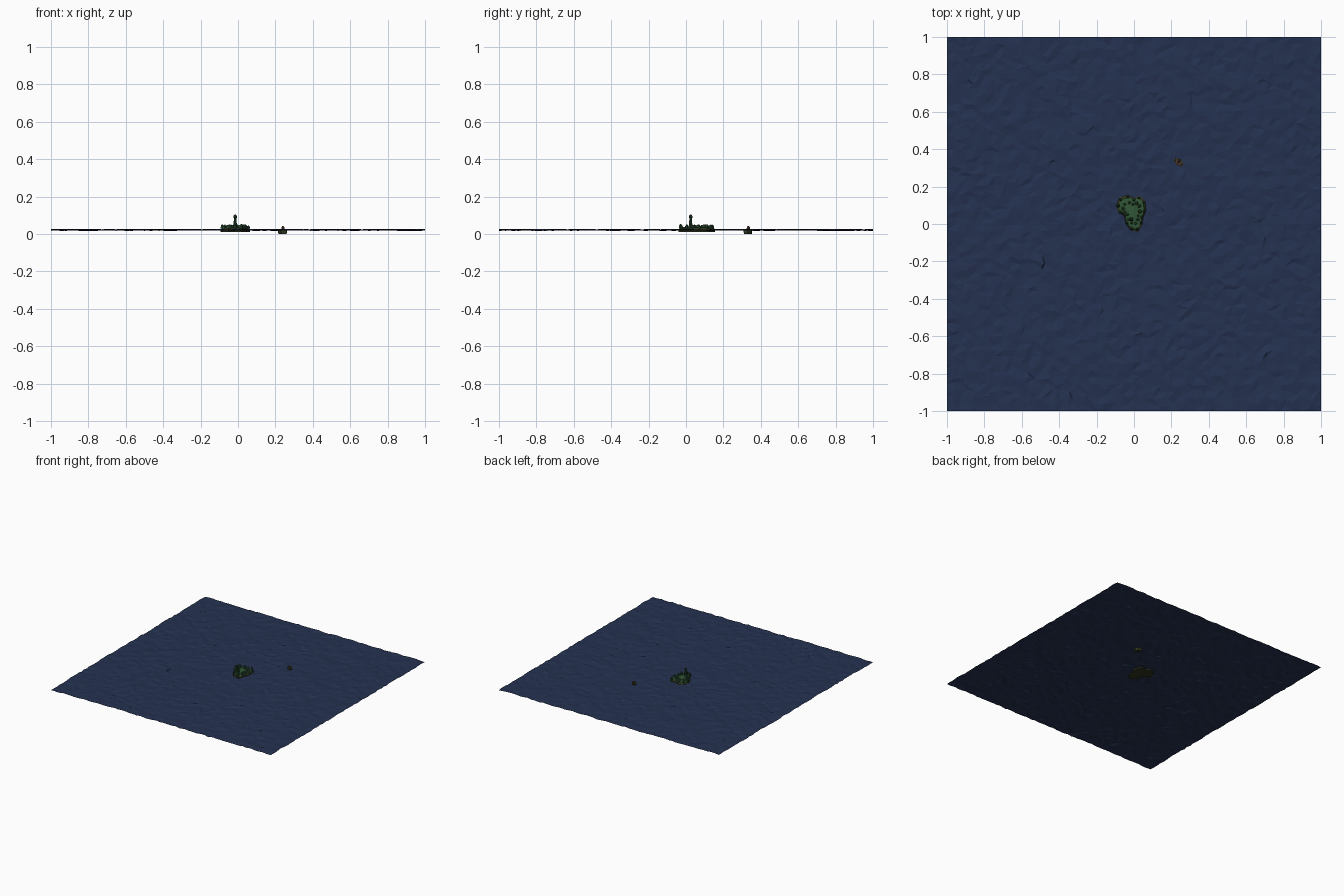
import bpy, bmesh, math, random
from mathutils import Vector, noise

random.seed(4)
if "Cube" in bpy.data.objects:
    bpy.data.objects.remove(bpy.data.objects["Cube"])


def material(name, r, g, b):
    m = bpy.data.materials.new(name)
    m.use_nodes = True
    m.diffuse_color = (r, g, b, 1)
    m.node_tree.nodes["Principled BSDF"].inputs["Base Color"].default_value = (r, g, b, 1)
    return m


WATER = material("deep blue water", 0.018, 0.031, 0.08)
GRASS = material("grass green", 0.03, 0.092, 0.036)
SHORE = material("dark olive shore", 0.028, 0.036, 0.013)
LEAF = material("dark leaf green", 0.018, 0.055, 0.028)
WOOD = material("brown wood", 0.075, 0.04, 0.026)


def finish(name, bm, *mats):
    mesh = bpy.data.meshes.new(name)
    bmesh.ops.recalc_face_normals(bm, faces=bm.faces)
    bm.to_mesh(mesh)
    bm.free()
    for m in mats:
        mesh.materials.append(m)
    ob = bpy.data.objects.new(name, mesh)
    bpy.context.collection.objects.link(ob)
    return ob


def loft(bm, rings, mats):
    """Skin a stack of closed rings and cap both ends."""
    loops = [[bm.verts.new(p) for p in ring] for ring in rings]
    n = len(loops[0])
    for lower, upper, mat in zip(loops, loops[1:], mats):
        for i in range(n):
            j = (i + 1) % n
            f = bm.faces.new((lower[i], lower[j], upper[j], upper[i]))
            f.material_index = mat
    bm.faces.new(loops[0][::-1]).material_index = mats[0]
    bm.faces.new(loops[-1]).material_index = mats[-1]


def circle(x, y, z, r, n):
    return [(x + r * math.cos(math.tau * i / n), y + r * math.sin(math.tau * i / n), z)
            for i in range(n)]


# Choppy sea: a triangulated sheet with jittered points and a straight border
bm = bmesh.new()
bmesh.ops.create_grid(bm, x_segments=56, y_segments=56, size=1)
for v in bm.verts:
    x, y = v.co.x, v.co.y
    swell = noise.noise(Vector((x * 6, y * 6, 1)))
    v.co.z = 0.022 + 0.003 * swell + random.uniform(-0.004, 0.004)
    push = random.uniform(-0.013, 0.013)
    if abs(x) < 0.99:
        v.co.x += push
    if abs(y) < 0.99:
        v.co.y += random.uniform(-0.013, 0.013)
bmesh.ops.triangulate(bm, faces=bm.faces)
finish("sea", bm, WATER)

# Island: an irregular outline with a shore band and a grassy top
outline = [(0.06, 0.07), (0.055, 0.12), (0.03, 0.145), (0, 0.135), (-0.035, 0.15),
           (-0.075, 0.135), (-0.09, 0.1), (-0.08, 0.065), (-0.05, 0.045), (-0.04, 0),
           (-0.015, -0.03), (0.02, -0.035), (0.042, 0), (0.045, 0.035)]
cx, cy = -0.01, 0.06


def shore(scale, z, rough=0.0):
    return [(cx + (x - cx) * scale, cy + (y - cy) * scale,
             z + random.uniform(-rough, rough)) for x, y in outline]


bm = bmesh.new()
loft(bm, [shore(1.04, 0.01), shore(1.06, 0.024, 0.002), shore(0.92, 0.033, 0.003),
          shore(0.55, 0.036, 0.003), shore(0.2, 0.038)], [0, 0, 1, 1])
bmesh.ops.triangulate(bm, faces=bm.faces)
finish("island", bm, SHORE, GRASS)

# Low bushes around the rim and across the top
bm = bmesh.new()
for scale, size in ((0.93, 0.01), (0.6, 0.011)):
    for x, y in outline:
        r = size * random.uniform(0.7, 1.1)
        px, py = cx + (x - cx) * scale, cy + (y - cy) * scale
        h = random.uniform(0.042, 0.053)
        dark = 1 if scale > 0.8 and random.random() < 0.5 else 0
        loft(bm, [circle(px, py, 0.03, r, 5), circle(px, py, h - 0.006, r * 0.85, 5),
                  circle(px, py, h, r * 0.3, 5)], [dark, dark])
finish("bushes", bm, GRASS, LEAF)

# Slim tower on the island
bm = bmesh.new()
tx, ty = -0.015, 0.025
loft(bm, [circle(tx, ty, z, r, 8) for z, r in
          ((0.03, 0.013), (0.045, 0.009), (0.085, 0.007), (0.087, 0.01),
           (0.098, 0.008), (0.105, 0.002))], [0] * 5)
finish("tower", bm, LEAF)


# Small boat with a pointed hull and a little cabin
def hull(scale, z):
    return [(0.238 + scale * x, 0.33 + scale * y, z) for x, y in
            ((0.022, -0.022), (0.024, 0), (0.008, 0.018), (-0.02, 0.024),
             (-0.024, 0.006), (-0.008, -0.016))]


bm = bmesh.new()
loft(bm, [hull(0.9, 0), hull(1, 0.012), hull(1, 0.028), hull(0.8, 0.028),
          hull(0.75, 0.024)], [1, 1, 1, 0])
finish("boat_hull", bm, WOOD, SHORE)

bm = bmesh.new()
loft(bm, [circle(0.24, 0.333, 0.022, 0.009, 4), circle(0.24, 0.333, 0.036, 0.008, 4),
          circle(0.24, 0.333, 0.042, 0.003, 4)], [0, 0])
finish("boat_cabin", bm, WOOD)
